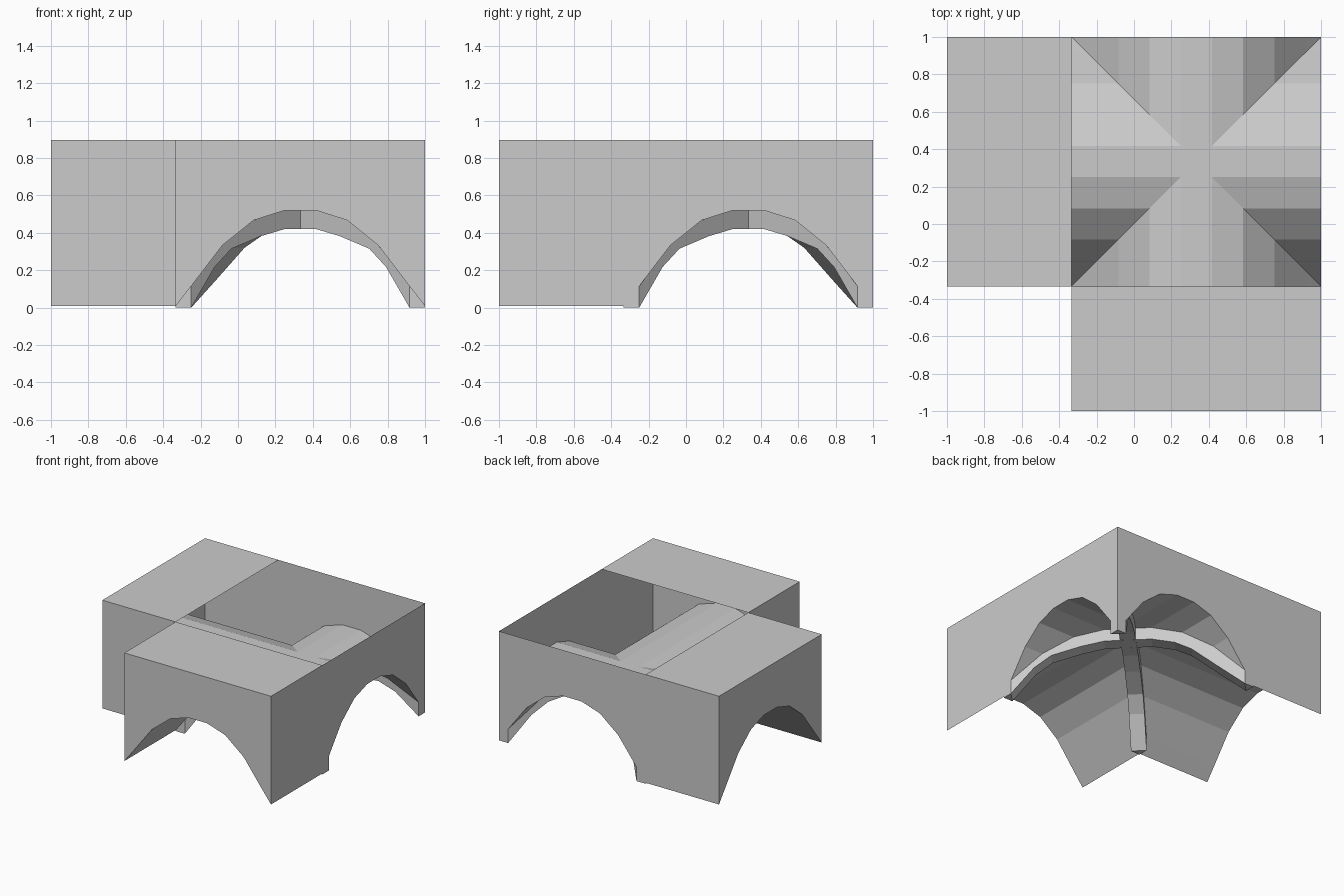
import bpy
import bmesh
from mathutils import Vector

cube = bpy.data.objects.get("Cube")
if cube:
    bpy.data.objects.remove(cube)

stone = bpy.data.materials.new("light_grey_stone")
stone.use_nodes = True
stone.diffuse_color = (0.6, 0.6, 0.6, 1)
stone.node_tree.nodes["Principled BSDF"].inputs["Base Color"].default_value = (0.6, 0.6, 0.6, 1)

C = 1 / 3          # centre of the vaulted bay in x and y
R = 2 / 3          # half width of the bay
EDGE = C - R       # inner corner of the bay
TOP, BASE = 0.897, 0.008
W = R / 16         # rib half width, measured along x or y

# Half profiles: distance from the centre, height
ARCH = [(0, 0.52), (R / 8, 0.52), (R * 3 / 8, 0.467), (R * 5 / 8, 0.333),
        (R * 7 / 8, 0.115), (R, BASE)]
RIB = [(0, 0.42), (0.125, 0.42), (0.25, 0.383), (0.41, 0.315), (0.50, 0.217), (R - W, 0)]
DEEP_RIB = [(0, 0.42), (0.125, 0.42), (0.25, 0.383), (0.34, 0.32), (0.49, 0.15), (R - W, 0)]


def height(profile, d):
    """Height of a half profile at distance d."""
    for (a, za), (b, zb) in zip(profile, profile[1:]):
        if d <= b:
            return za + (zb - za) * (d - a) / (b - a)
    return profile[-1][1]


def build(name, faces):
    """Make an object from (points, facing direction) pairs."""
    bm = bmesh.new()
    for points, facing in faces:
        f = bm.faces.new([bm.verts.new(p) for p in points])
        f.normal_update()
        if f.normal.dot(Vector(facing)) < 0:
            f.normal_flip()
    bmesh.ops.remove_doubles(bm, verts=bm.verts, dist=0.0005)
    mesh = bpy.data.meshes.new(name)
    bm.to_mesh(mesh)
    bm.free()
    mesh.materials.append(stone)
    obj = bpy.data.objects.new(name, mesh)
    bpy.context.collection.objects.link(obj)


def turn(faces, swap):
    """Swap x and y to get the matching part on the other side."""
    if not swap:
        return faces
    return [([(y, x, z) for x, y, z in pts], (n[1], n[0], n[2])) for pts, n in faces]


arch = [(C - d, z) for d, z in reversed(ARCH[1:])] + [(C + d, z) for d, z in ARCH[1:]]
down = (0, 0, -1)


def arched_wall(y, left, out):
    outline = arch + [(1, TOP), (left, TOP)]
    if left < EDGE:
        outline.append((left, BASE))
    return [([(x, y, z) for x, z in outline], (0, out, 0))]


# Outer walls, roofs and barrel arms, each built once and mirrored on the diagonal
for swap, side, far in ((False, "front", "back"), (True, "right", "left")):
    build(side + "_arched_wall", turn(arched_wall(-1, EDGE, -1), swap))
    build(far + "_long_wall", turn(arched_wall(1, -1, 1), swap))
    build(side + "_return_wall", turn([([(EDGE, -1, BASE), (EDGE, EDGE, BASE),
                                         (EDGE, EDGE, TOP), (EDGE, -1, TOP)], (-1, 0, 0))], swap))
    build(side + "_roof", turn([([(EDGE, -1, TOP), (1, -1, TOP),
                                  (1, EDGE, TOP), (EDGE, EDGE, TOP)], (0, 0, 1))], swap))
    barrel = []
    for (a, za), (b, zb) in zip(arch, arch[1:]):
        barrel.append(([(a, -1, za), (b, -1, zb), (b, EDGE, zb), (a, EDGE, za)], down))
    build(side + "_barrel_arm", turn(barrel, swap))

# Groin vault: four webs meeting along the diagonals, with a flat crown
r = ARCH[1][0]
crown = ARCH[0][1]
webs = [([(C - r, C - r, crown), (C + r, C - r, crown),
          (C + r, C + r, crown), (C - r, C + r, crown)], down)]
for swap in (False, True):
    for s in (-1, 1):
        for (a, za), (b, zb) in zip(arch, arch[1:]):
            ya, yb = C + s * abs(a - C), C + s * abs(b - C)
            pts = [(a, ya, za), (b, yb, zb), (b, C + s * R, zb), (a, C + s * R, za)]
            if abs(b - C) > R - 0.001:
                pts.pop(2)
            elif abs(a - C) > R - 0.001:
                pts.pop(3)
            webs += turn([(pts, down)], swap)
build("groin_vault", webs)


def rib(sx, sy, profile):
    """Diagonal rib from the crown to one corner, with its foot."""
    stations = sorted({round(d, 3) for d, z in profile[1:]}
                      | {round(d + W, 3) for d, z in ARCH[:-1]})

    def section(d):
        low, high = height(profile, d), height(ARCH, d - W)
        p = (C + sx * (d - W), C + sy * (d + W))
        q = (C + sx * (d + W), C + sy * (d - W))
        return [(*p, high), (*p, low), (*q, low), (*q, high)]

    faces = []
    directions = ((-sx, sy, 0), down, (sx, -sy, 0))
    for d, e in zip(stations, stations[1:]):
        if e - d < 0.002:
            continue
        s, t = section(d), section(e)
        for i, facing in enumerate(directions):
            faces.append(([s[i], s[i + 1], t[i + 1], t[i]], facing))
    corner = (C + sx * R, C + sy * R)
    end = section(R - W)
    faces.append(([(*corner, 0), end[1], end[2]], down))
    faces.append(([(*corner, 0), end[1], end[0], (*corner, BASE)], (0, sy, 0)))
    faces.append(([(*corner, 0), end[2], end[3], (*corner, BASE)], (sx, 0, 0)))
    return faces


build("front_left_rib", rib(1, -1, RIB))
build("back_left_rib", rib(1, 1, RIB))
build("front_right_rib", rib(-1, -1, RIB))
build("back_right_rib", rib(-1, 1, DEEP_RIB))

# Small plate closing the ribs at the crown
k = RIB[0][1]
build("rib_boss", [([(C - 2 * W, C, k), (C, C - 2 * W, k),
                     (C + 2 * W, C, k), (C, C + 2 * W, k)], down)])
